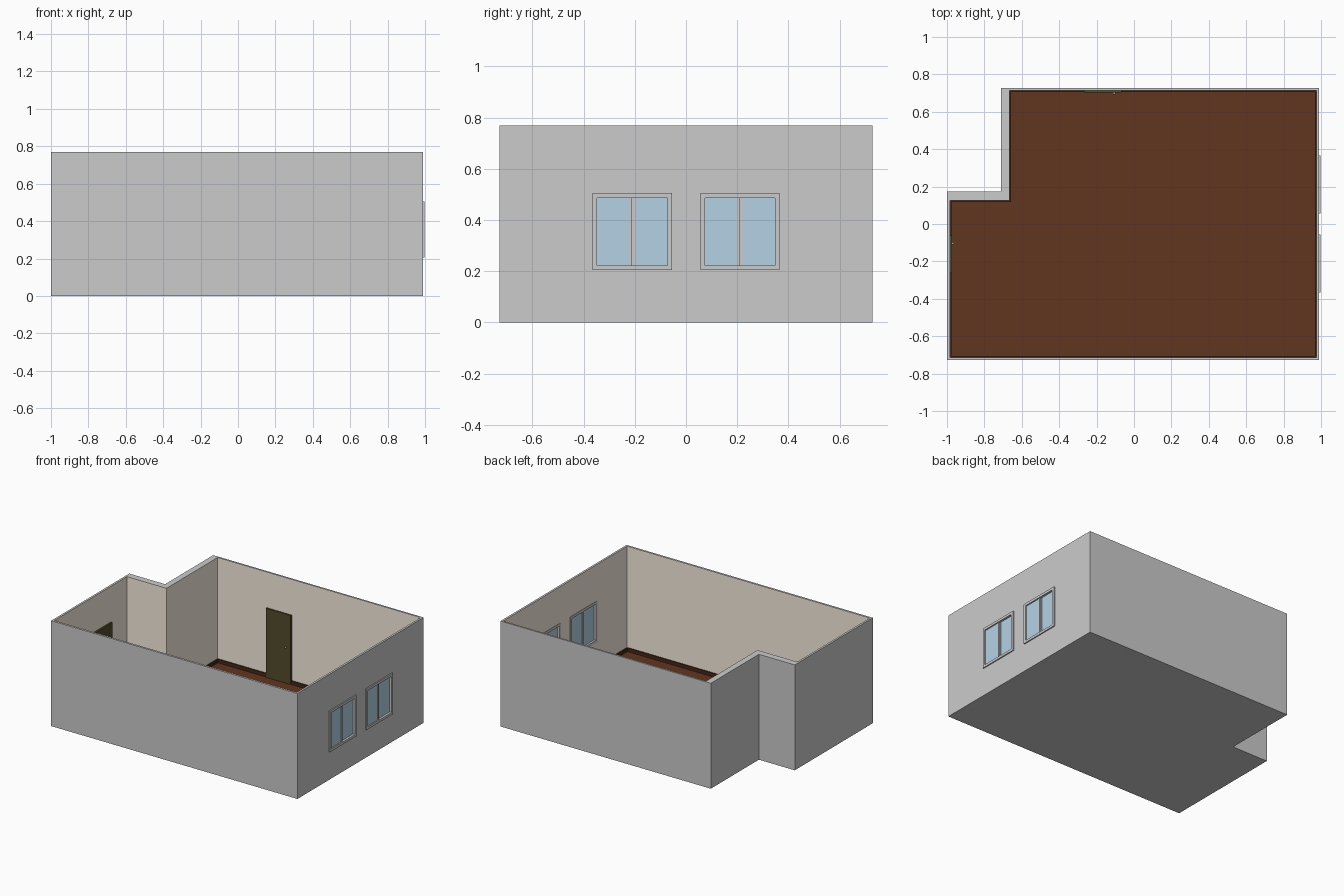
import bpy, bmesh

if "Cube" in bpy.data.objects:
    bpy.data.objects.remove(bpy.data.objects["Cube"])

H = 0.77
OUTER = [(-1, -.728), (.99, -.728), (.99, .728), (-.71, .728), (-.71, .173), (-1, .173)]
INNER = [(-.985, -.713), (.975, -.713), (.975, .715), (-.665, .715), (-.665, .125), (-.985, .125)]
TRIM = [(-.977, -.705), (.967, -.705), (.967, .707), (-.657, .707), (-.657, .117), (-.977, .117)]


def material(name, rgb):
    m = bpy.data.materials.new(name)
    m.diffuse_color = (*rgb, 1)
    m.use_nodes = True
    m.node_tree.nodes["Principled BSDF"].inputs["Base Color"].default_value = m.diffuse_color
    return m


GREY = material("grey_wall", (.8, .8, .8))
CREAM = material("cream_paint", (.95, .87, .76))
WOOD = material("brown_floor", (.12, .035, .013))
TRIM_BROWN = material("dark_brown_trim", (.06, .022, .01))
DOOR = material("olive_door", (.083, .07, .025))
GLASS = material("blue_glass", (.46, .64, .79))
BRASS = material("brass_knob", (.6, .5, .25))


def finish(name, bm, mats):
    bmesh.ops.recalc_face_normals(bm, faces=bm.faces)
    me = bpy.data.meshes.new(name)
    bm.to_mesh(me)
    bm.free()
    ob = bpy.data.objects.new(name, me)
    bpy.context.collection.objects.link(ob)
    for m in mats:
        me.materials.append(m)
    return ob


def ring(name, outer, inner, z0, z1, mats):
    """Closed wall band between two outlines; inner faces use material 1."""
    bm = bmesh.new()
    loops = [[bm.verts.new((x, y, z)) for x, y in pts]
             for pts, z in ((outer, z0), (outer, z1), (inner, z1), (inner, z0))]
    n = len(outer)
    for k in range(4):
        a, b = loops[k], loops[(k + 1) % 4]
        for i in range(n):
            j = (i + 1) % n
            f = bm.faces.new((a[i], a[j], b[j], b[i]))
            f.material_index = 1 if k == 2 else 0
    return finish(name, bm, mats)


def box(name, x, y, z, mat=None):
    """Box from (min, max) ranges."""
    bm = bmesh.new()
    bmesh.ops.create_cube(bm, size=1)
    for v in bm.verts:
        v.co = [r[0] if c < 0 else r[1] for c, r in zip(v.co, (x, y, z))]
    return finish(name, bm, [mat] if mat else [])


# Walls: grey outside, cream inside
walls = ring("walls", OUTER, INNER, 0, H, [GREY, CREAM])

# Floor slab: brown on top, grey below
bm = bmesh.new()
base = bm.faces.new([bm.verts.new((x, y, 0)) for x, y in INNER])
ext = bmesh.ops.extrude_face_region(bm, geom=[base], use_keep_orig=True)
for g in ext["geom"]:
    if isinstance(g, bmesh.types.BMVert):
        g.co.z = 0.006
    elif isinstance(g, bmesh.types.BMFace):
        g.material_index = 1
finish("floor", bm, [GREY, WOOD])

# Baseboard
ring("baseboard", INNER, TRIM, 0.006, 0.032, [TRIM_BROWN, TRIM_BROWN])


# Sliding windows in the right wall
def window(name, y0):
    y1, z0, z1, w = y0 + .31, .205, .505, .018
    cutter = box(name + "_cutter", (.9, 1.1), (y0 + .005, y1 - .005), (z0 + .005, z1 - .005), GREY)
    cutter.hide_render = True
    cutter.hide_viewport = True
    mod = walls.modifiers.new(name, "BOOLEAN")
    mod.operation, mod.solver, mod.object = "DIFFERENCE", "EXACT", cutter
    # outer frame
    fx = (.972, .998)
    for k, (a, b) in enumerate(((y0, y0 + w), (y1 - w, y1))):
        box(f"{name}_jamb_{k}", fx, (a, b), (z0, z1))
    for k, (a, b) in enumerate(((z0, z0 + w), (z1 - w, z1))):
        box(f"{name}_rail_{k}", fx, (y0 + w, y1 - w), (a, b))
    # front and rear panes with their meeting stiles
    mid = (y0 + y1) / 2
    box(name + "_front_pane", (.986, .989), (y0 + w, mid - .012), (z0 + w, z1 - w), GLASS)
    box(name + "_front_stile", (.984, .992), (mid - .012, mid), (z0 + w, z1 - w))
    box(name + "_rear_stile", (.976, .984), (mid - .001, mid + .012), (z0 + w, z1 - w))
    box(name + "_rear_pane", (.979, .982), (mid + .012, y1 - w), (z0 + w, z1 - w), GLASS)


window("window_front", -.365)
window("window_back", .056)


# Doors on the inside of the back and left walls
def knob(name, loc):
    bpy.ops.mesh.primitive_uv_sphere_add(segments=12, ring_count=8, radius=.007, location=loc)
    ob = bpy.context.object
    ob.name = name
    ob.data.materials.append(BRASS)
    bpy.ops.object.shade_smooth()


box("back_door", (-.267, -.066), (.703, .715), (.006, .51), DOOR)
knob("back_door_knob", (-.106, .698, .267))
box("left_door", (-.985, -.973), (-.262, -.061), (.006, .51), DOOR)
knob("left_door_knob", (-.968, -.104, .267))
